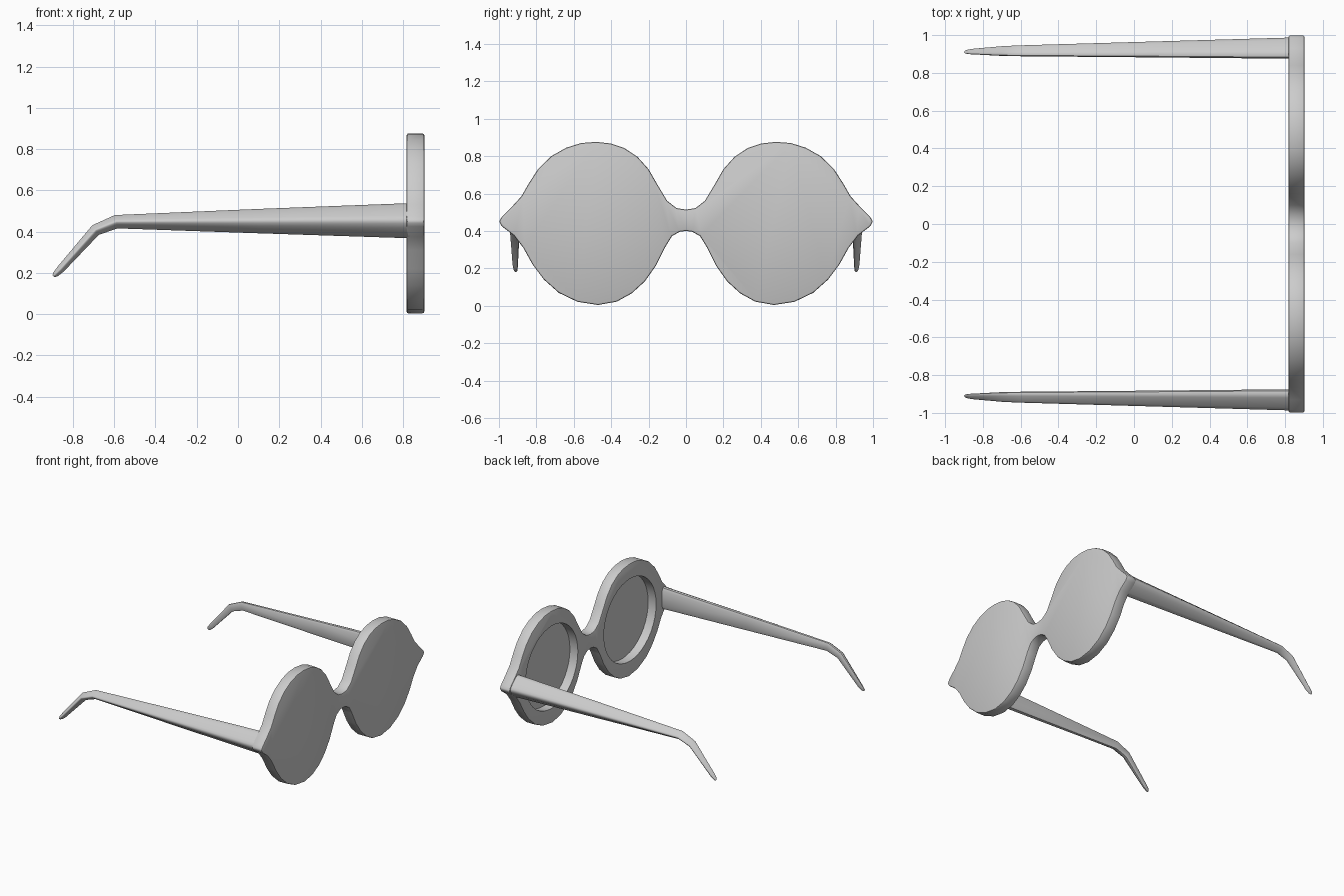
import bpy, bmesh, math
from mathutils import Vector

if "Cube" in bpy.data.objects:
    bpy.data.objects.remove(bpy.data.objects["Cube"])


def make_object(name, bm):
    bmesh.ops.recalc_face_normals(bm, faces=bm.faces)
    mesh = bpy.data.meshes.new(name)
    bm.to_mesh(mesh)
    bm.free()
    ob = bpy.data.objects.new(name, mesh)
    bpy.context.collection.objects.link(ob)
    return ob


def activate(ob):
    bpy.ops.object.select_all(action='DESELECT')
    ob.select_set(True)
    bpy.context.view_layer.objects.active = ob


def smooth(ob, angle=35):
    activate(ob)
    bpy.ops.object.shade_smooth_by_angle(angle=math.radians(angle))


# Front frame: half outline (y, z) from bridge top round to bridge bottom
half = [(0.05, 0.522), (0.10, 0.56), (0.16, 0.66), (0.20, 0.73), (0.26, 0.797),
        (0.33, 0.843), (0.40, 0.867), (0.48, 0.876), (0.56, 0.87), (0.64, 0.845),
        (0.72, 0.80), (0.79, 0.732), (0.84, 0.655), (0.88, 0.585), (0.93, 0.53),
        (0.985, 0.475), (1.0, 0.45), (0.985, 0.425), (0.92, 0.375), (0.87, 0.31),
        (0.82, 0.22), (0.76, 0.14), (0.68, 0.069), (0.58, 0.021), (0.47, 0.004),
        (0.37, 0.022), (0.29, 0.066), (0.22, 0.13), (0.16, 0.215), (0.11, 0.315),
        (0.075, 0.372), (0.035, 0.395)]
outline = [(0, 0.514)] + half + [(0, 0.40)] + [(-y, z) for y, z in reversed(half)]
X_BACK, X_FRONT = 0.817, 0.903
bm = bmesh.new()
face = bm.faces.new([bm.verts.new((X_BACK, y, z)) for y, z in outline])
ext = bmesh.ops.extrude_face_region(bm, geom=[face])
for v in ext['geom']:
    if isinstance(v, bmesh.types.BMVert):
        v.co.x = X_FRONT
frame = make_object("front_frame", bm)
bev = frame.modifiers.new("rounded_rim", 'BEVEL')
bev.width, bev.segments = 0.009, 2
bev.limit_method, bev.angle_limit = 'ANGLE', math.radians(60)
activate(frame)
bpy.ops.object.modifier_apply(modifier=bev.name)

# Lens recesses cut into the back
for side in (-1, 1):
    bpy.ops.mesh.primitive_cylinder_add(vertices=40, radius=0.32, depth=0.12,
                                        location=(0.885 - 0.06, side * 0.48, 0.44),
                                        rotation=(0, math.pi / 2, 0))
    cutter = bpy.context.object
    cutter.name = "recess_cutter"
    cutter.hide_render = True
    cut = frame.modifiers.new("lens_recess", 'BOOLEAN')
    cut.operation, cut.solver, cut.object = 'DIFFERENCE', 'EXACT', cutter
    activate(frame)
    bpy.ops.object.modifier_apply(modifier=cut.name)
    bpy.data.objects.remove(cutter)
smooth(frame)

# Temples: section flat on the inside and peaked outward (outward, up)
section = [(-1, 0.75), (-0.85, 0.96), (-0.55, 1), (-0.2, 0.9), (0.75, 0.3), (0.95, 0.13),
           (1, 0), (0.95, -0.15), (0.7, -0.4), (-0.15, -0.9), (-0.55, -1),
           (-0.85, -0.96), (-1, -0.75)]
# Stations: x, y, z, half width, half height, tilt of section in degrees
stations = [(0.83, 0.931, 0.453, 0.056, 0.085, 0),
            (0.10, 0.924, 0.451, 0.042, 0.059, 0),
            (-0.59, 0.917, 0.448, 0.029, 0.033, 12),
            (-0.69, 0.916, 0.408, 0.026, 0.028, 35),
            (-0.86, 0.913, 0.218, 0.014, 0.019, 47),
            (-0.885, 0.912, 0.193, 0.010, 0.014, 47),
            (-0.894, 0.912, 0.184, 0.005, 0.007, 47)]
for side, name in ((1, "left_temple"), (-1, "right_temple")):
    bm = bmesh.new()
    rings = []
    for x, y, z, w, h, tilt in stations:
        t = math.radians(tilt)
        rings.append([bm.verts.new((x - v * h * math.sin(t), side * (y + u * w),
                                    z + v * h * math.cos(t))) for u, v in section])
    n = len(section)
    for a, b in zip(rings, rings[1:]):
        for i in range(n):
            bm.faces.new((a[i], a[(i + 1) % n], b[(i + 1) % n], b[i]))
    bm.faces.new(rings[0])
    bm.faces.new(rings[-1])
    smooth(make_object(name, bm), 40)
